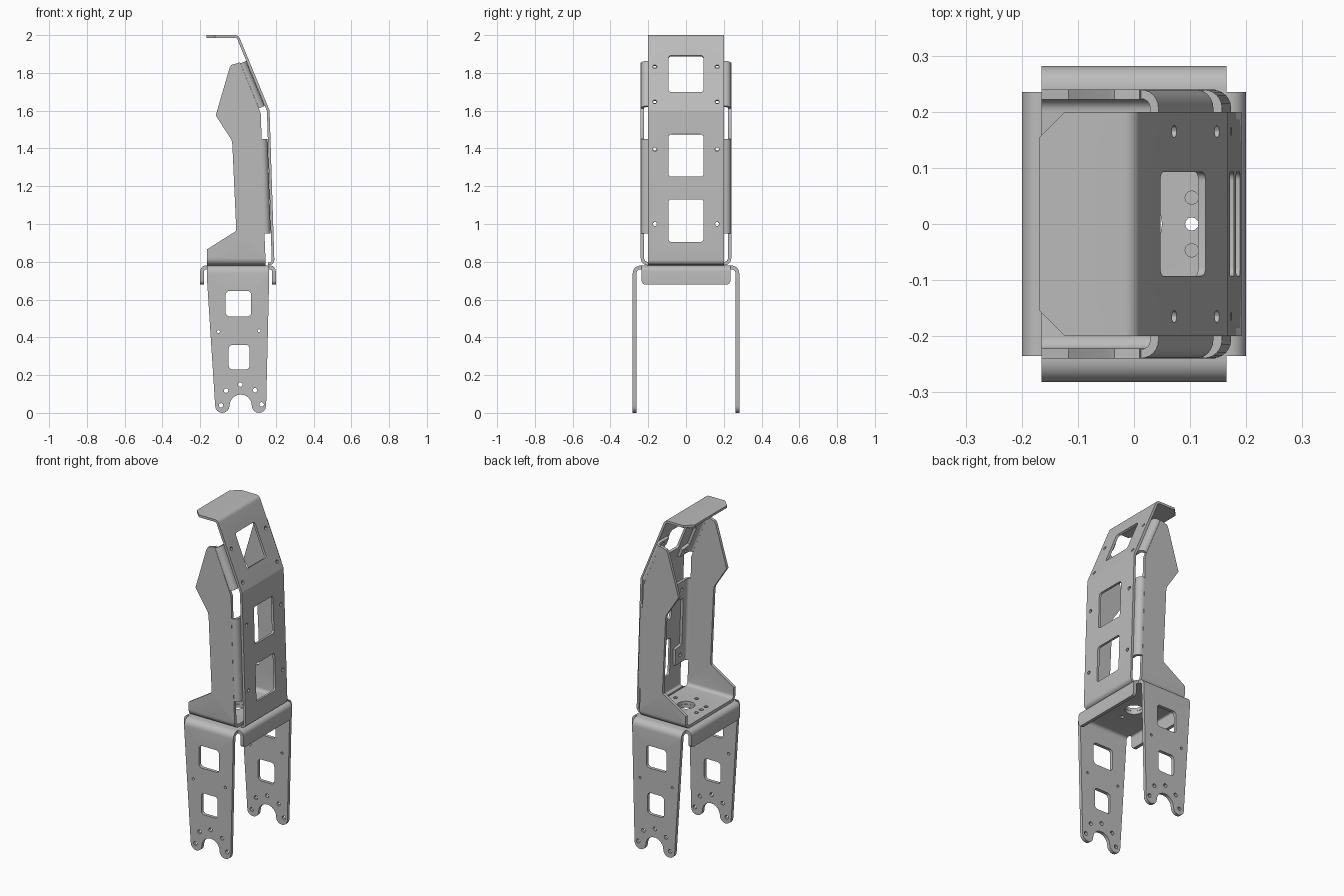
import bpy, bmesh
from math import sin, cos, tan, radians
from mathutils import Vector
from mathutils.geometry import interpolate_bezier

cube = bpy.data.objects.get("Cube")
if cube:
    bpy.data.objects.remove(cube, do_unlink=True)

GREY = (0.5, 0.5, 0.5, 1)
metal = bpy.data.materials.new("grey_metal")
metal.use_nodes = True
metal.diffuse_color = GREY
metal.node_tree.nodes["Principled BSDF"].inputs["Base Color"].default_value = GREY


# 2D outline helpers
def arc(cx, cy, r, a0, a1, n=8):
    angles = [radians(a0 + (a1 - a0) * i / n) for i in range(n + 1)]
    return [(cx + r * cos(a), cy + r * sin(a)) for a in angles]


def circle(cx, cy, r, n=12):
    return arc(cx, cy, r, 0, 360, n)[:-1]


def rounded_rect(cx, cy, w, h, r=0.02):
    pts = []
    for i, (sx, sy) in enumerate([(1, 1), (-1, 1), (-1, -1), (1, -1)]):
        pts += arc(cx + sx * (w / 2 - r), cy + sy * (h / 2 - r), r, 90 * i, 90 * i + 90, 4)
    return pts


# Bend path helpers: a polyline with rounded corners, and lengths along it
def bend_path(points, r):
    pts = [Vector(p) for p in points]
    out = [pts[0]]
    for a, p, b in zip(pts, pts[1:], pts[2:]):
        u, v = (a - p).normalized(), (b - p).normalized()
        d = r * tan((-u).angle(v) / 2)
        k1, k2 = p + u * d, p + v * d
        out += [Vector(q[:2]) for q in interpolate_bezier(k1, k1.lerp(p, 0.55), k2.lerp(p, 0.55), k2, 7)]
    return out + [pts[-1]]


def lengths(path):
    total = [0.0]
    for a, b in zip(path, path[1:]):
        total.append(total[-1] + (b - a).length)
    return total


def s_at(path, z):
    """Distance along the path where it first rises to height z."""
    s = lengths(path)
    for i, (a, b) in enumerate(zip(path, path[1:])):
        if a.y <= z < b.y:
            return s[i] + (s[i + 1] - s[i]) * (z - a.y) / (b.y - a.y)
    return s[-1]


def folded_sheet(name, outline, holes, path, place, thick):
    """Cut a flat blank, crease it along the path, fold it and thicken it."""
    bm = bmesh.new()
    for loop in [outline] + holes:
        vs = [bm.verts.new((u, s, 0)) for u, s in loop]
        for a, b in zip(vs, vs[1:] + vs[:1]):
            bm.edges.new((a, b))
    bmesh.ops.triangle_fill(bm, use_beauty=True, edges=bm.edges[:], normal=(0, 0, 1))
    marks = lengths(path)
    for s in marks[1:-1]:
        bmesh.ops.bisect_plane(bm, geom=bm.verts[:] + bm.edges[:] + bm.faces[:],
                               dist=1e-5, plane_co=(0, s, 0), plane_no=(0, 1, 0))
    for v in bm.verts:
        i = max([k for k in range(len(marks) - 1) if marks[k] <= v.co.y + 1e-6], default=0)
        f = (v.co.y - marks[i]) / (marks[i + 1] - marks[i])
        p = path[i].lerp(path[i + 1], f)
        v.co = place(v.co.x, p.x, p.y)
    bmesh.ops.recalc_face_normals(bm, faces=bm.faces[:])
    mesh = bpy.data.meshes.new(name)
    bm.to_mesh(mesh)
    bm.free()
    mesh.materials.append(metal)
    ob = bpy.data.objects.new(name, mesh)
    bpy.context.collection.objects.link(ob)
    solid = ob.modifiers.new("thickness", 'SOLIDIFY')
    solid.thickness, solid.offset = thick, 0
    bpy.ops.object.select_all(action='DESELECT')
    bpy.context.view_layer.objects.active = ob
    ob.select_set(True)
    bpy.ops.object.modifier_apply(modifier=solid.name)
    bpy.ops.object.shade_smooth_by_angle(angle=radians(30))
    return ob


def across_y(u, p, q):
    return (u, p, q)


# Leg bracket: two forked legs joined by a top plate
path = bend_path([(-0.272, 0), (-0.272, 0.77), (0.272, 0.77), (0.272, 0)], 0.03)
L = lengths(path)[-1]
half = [(-0.165, 0.72)] + arc(-0.083, 0.038, 0.038, 180, 360)
half += arc(0.014, 0.038, 0.059, 180, 0, 12)[1:-1]
half += arc(0.111, 0.038, 0.038, 180, 360) + [(0.165, 0.72)]
leg_holes = [rounded_rect(0.002, 0.578, 0.135, 0.135), rounded_rect(0.006, 0.295, 0.11, 0.13)]
for x, z, r in [(0.012, 0.15, 0.012), (-0.063, 0.118, 0.012), (0.09, 0.12, 0.012),
                (-0.09, 0.04, 0.012), (0.125, 0.045, 0.012),
                (-0.104, 0.43, 0.008), (0.112, 0.435, 0.008)]:
    leg_holes.append(circle(x, z, r))
leg_holes += [[(x, L - s) for x, s in h] for h in leg_holes]
leg_holes.append(circle(0, L / 2, 0.05, 20))
leg_holes += [circle(x, L / 2 + y, 0.012) for x, y in [(0.103, 0), (-0.103, 0), (0, 0.103), (0, -0.103)]]
folded_sheet("leg_bracket", half + [(x, L - s) for x, s in reversed(half)],
             leg_holes, path, across_y, 0.02)

# Turned-down flanges at both ends of the top plate
path = bend_path([(0.165, 0.77), (0.19, 0.77), (0.19, 0.68)], 0.02)
L = lengths(path)[-1]
flange = [(-0.235, 0), (0.235, 0)] + arc(0.215, L - 0.02, 0.02, 0, 90, 5) + arc(-0.215, L - 0.02, 0.02, 90, 180, 5)
for side, word in [(1, "left"), (-1, "right")]:
    folded_sheet("flange_" + word, flange, [], path,
                 lambda u, p, q: (side * p, u, q), 0.02)

# Cradle: floor plate with two tall shaped cheeks
TOP = 1.856
path = bend_path([(-0.231, TOP), (-0.231, 0.79), (0.231, 0.79), (0.231, TOP)], 0.03)
L = lengths(path)[-1]
cheek = [(-0.165, 0.83), (-0.165, 0.865), (-0.012, 0.962), (-0.01, 0.985), (-0.03, 1.42), (-0.034, 1.445),
         (-0.118, 1.575), (-0.045, 1.825), (-0.035, 1.842), (0.01, TOP), (0.111, 1.61),
         (0.122, 1.58), (0.124, 1.45), (0.14, 0.95), (0.145, 0.83)]
half = [(x, TOP - z) for x, z in cheek]
floor_holes = [circle(0, L / 2, 0.05, 20)]
for x, y in [(a, b) for a in (-0.103, 0.103) for b in (-0.047, 0, 0.047)] + [(0, 0.103), (0, -0.103)]:
    floor_holes.append(circle(x, L / 2 + y, 0.012))
folded_sheet("cradle", half + [(x, L - s) for x, s in reversed(half)],
             floor_holes, path, across_y, 0.018)

# Tabs folded in from the cheeks, with a bolt lobe at each end
path = bend_path([(-0.025, 0.231), (0, 0.231), (0, 0.12)], 0.024)
L = lengths(path)[-1]
for word, start, end, e in [("lower", (0.165, 0.95), (0.149, 1.45), 0.05),
                            ("upper", (0.134, 1.622), (0.036, 1.86), 0.027)]:
    o = Vector(start)
    d = Vector(end) - o
    n = d.length
    d.normalize()
    tab = [(0, 0), (n, 0), (n, L), (n - 2 * e, L), (n - 2 * e - 0.01, L - 0.06),
           (2 * e + 0.01, L - 0.06), (2 * e, L), (0, L)]
    bolts = [circle(u, L - 0.045, 0.011) for u in (e, n - e)]
    for side, hand in [(1, "back"), (-1, "front")]:
        folded_sheet(f"{word}_tab_{hand}", tab, bolts, path,
                     lambda u, p, q: (o.x + d.x * u + d.y * p, side * q, o.y + d.y * u - d.x * p), 0.016)

# Spine plate: rises from the floor, leans over and ends in a flat lip
path = bend_path([(0.16, 0.79), (0.186, 0.79), (0.16, 1.6), (-0.002, 1.993), (-0.168, 1.993)], 0.02)
L = lengths(path)[-1]
spine = [(-0.2, 0), (0.2, 0), (0.2, L - 0.045), (0.155, L), (-0.155, L), (-0.2, L - 0.045)]
cuts = []
for low, high in [(0.905, 1.13), (1.25, 1.475), (1.695, 1.89)]:
    a, b = s_at(path, low), s_at(path, high)
    cuts.append(rounded_rect(0, (a + b) / 2, 0.185, b - a, 0.015))
for z in (1.0, 1.395, 1.645, 1.83):
    cuts += [circle(y, s_at(path, z), 0.011) for y in (-0.165, 0.165)]
folded_sheet("spine_plate", spine, cuts, path, lambda u, p, q: (p, u, q), 0.014)
